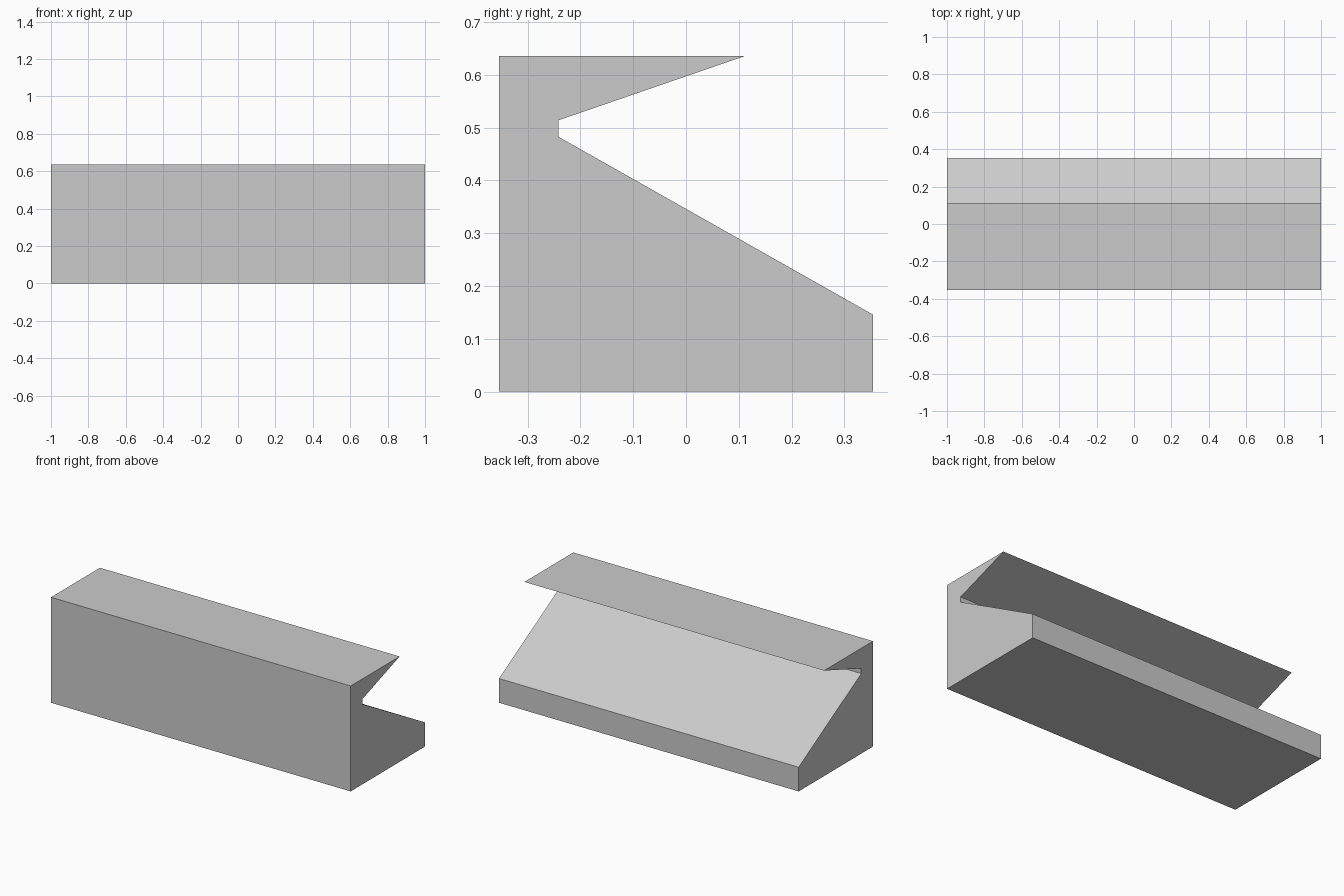
import bpy
import bmesh

# Remove the default cube
cube = bpy.data.objects.get("Cube")
if cube:
    bpy.data.objects.remove(cube, do_unlink=True)

# Single grey material
grey = bpy.data.materials.new("plain grey")
grey.use_nodes = True
colour = (0.6, 0.6, 0.6, 1.0)
grey.diffuse_color = colour
grey.node_tree.nodes["Principled BSDF"].inputs["Base Color"].default_value = colour


def extrude_profile(name, profile, half_length, material):
    """Sweep a closed (y, z) profile along x into a solid."""
    bm = bmesh.new()
    end = bm.faces.new([bm.verts.new((-half_length, y, z)) for y, z in profile])
    swept = bmesh.ops.extrude_face_region(bm, geom=[end], use_keep_orig=True)
    moved = [v for v in swept["geom"] if isinstance(v, bmesh.types.BMVert)]
    bmesh.ops.translate(bm, verts=moved, vec=(2 * half_length, 0, 0))
    bmesh.ops.recalc_face_normals(bm, faces=bm.faces)
    mesh = bpy.data.meshes.new(name)
    bm.to_mesh(mesh)
    bm.free()
    mesh.materials.append(material)
    obj = bpy.data.objects.new(name, mesh)
    bpy.context.collection.objects.link(obj)
    return obj


# Block with an upright front, an overhanging top lip and a sloping back
profile = [
    (-0.354, 0), (0.354, 0), (0.354, 0.146),    # base and low back wall
    (-0.242, 0.483), (-0.242, 0.514),           # slope and notch floor
    (0.112, 0.636), (-0.354, 0.636),            # lip and flat top
]
extrude_profile("notched_block", profile, 1.0, grey)
